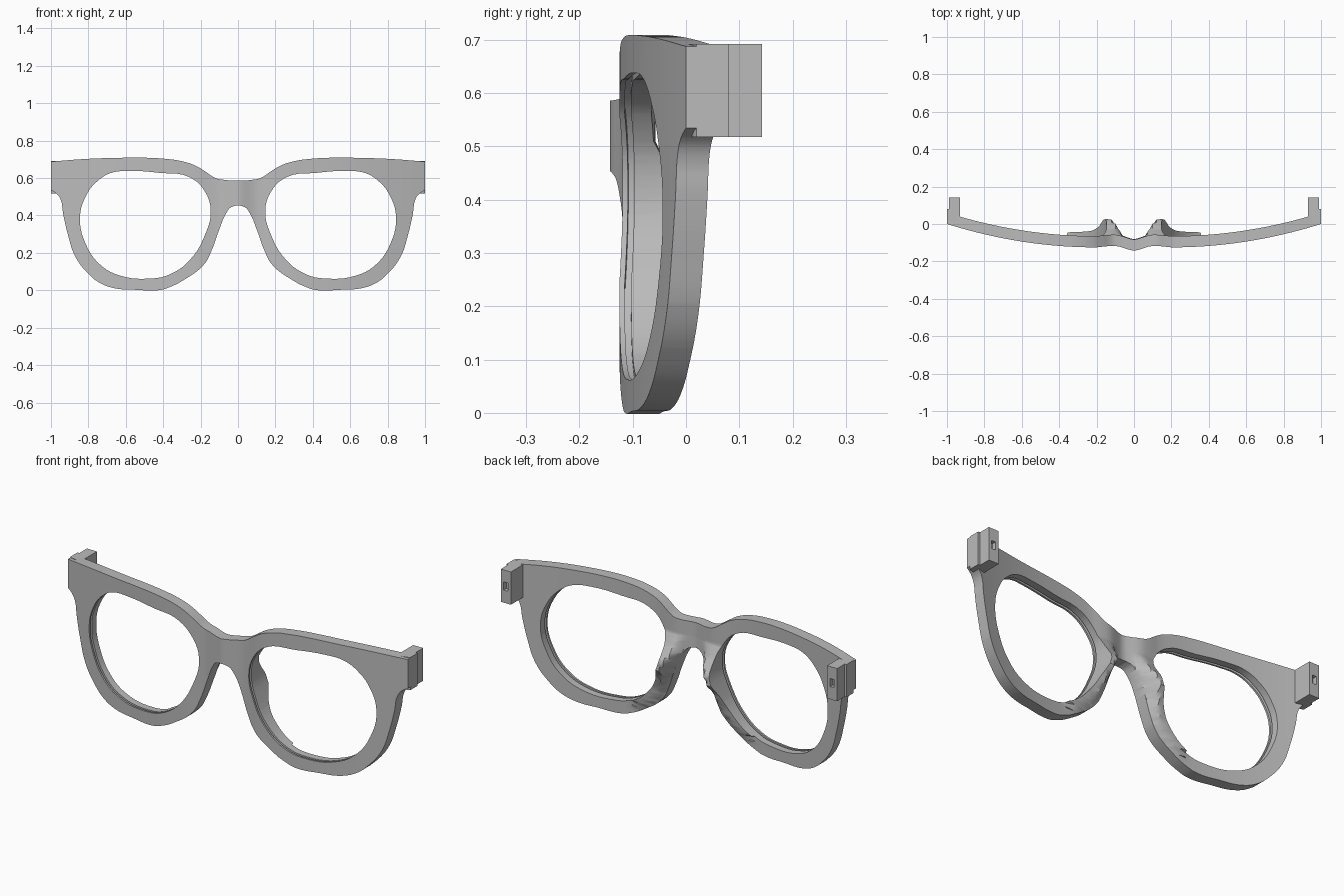
import bpy, bmesh, math

if "Cube" in bpy.data.objects:
    bpy.data.objects.remove(bpy.data.objects["Cube"])

grey = bpy.data.materials.new("frame_grey")
grey.use_nodes = True
grey.diffuse_color = (0.5, 0.5, 0.5, 1)
grey.node_tree.nodes["Principled BSDF"].inputs["Base Color"].default_value = (0.5, 0.5, 0.5, 1)

# Right half of the outline (x, z), top centre round to bottom centre
OUTER = [(.1, .594), (.13, .605), (.17, .632), (.22, .663), (.3, .69), (.4, .704), (.5, .709),
         (.65, .708), (.82, .702), (1, .688), (1, .535), (.968, .515), (.948, .485), (.935, .41),
         (.91, .3), (.87, .18), (.8, .088), (.74, .04), (.66, .011), (.55, .003), (.42, .001),
         (.37, .015), (.29, .055), (.18, .14), (.14, .215), (.1, .325), (.063, .412), (.035, .445)]
HOLE = [(.58, .638), (.68, .627), (.75, .585), (.81, .51), (.845, .39), (.815, .25), (.74, .14),
        (.635, .08), (.47, .063), (.365, .085), (.255, .165), (.175, .30), (.146, .42),
        (.175, .525), (.26, .605), (.42, .628)]
CORNERS = [(1, .688), (1, .535)]


def lerp_table(table, v):
    for (a, p), (b, q) in zip(table, table[1:]):
        if a <= v <= b:
            return p + (q - p) * (v - a) / (b - a)
    return 0


def front_y(x):
    # Gentle wrap towards the temples, with a bulge over the bridge
    x = abs(x)
    y = -.125 + .125 * (max(x - .2, 0) / .8) ** 2
    if x < .2:
        y += .008 * math.sin(math.pi * x / .2)
    if x < .11:
        y -= .018 * math.cos(math.pi / 2 * x / .11) ** 2
    return y


def pad_rise(x, z):
    # Nose pad swelling on the rear of the inner rim
    x = abs(x)
    if x > .36:
        return 0
    height = lerp_table([(.03, 0), (.1, .018), (.2, .028), (.27, .05), (.33, .085), (.38, .08),
                         (.45, .03), (.51, 0)], z)
    edge = lerp_table([(0, .36), (.06, .28), (.14, .18), (.21, .14), (.33, .1), (.42, .06), (.6, .04)], z)
    return height * min(max((x - edge) / .035, .08), 1)


def mirrored(points):
    return [(-x, z) for x, z in reversed(points)]


def make_object(name, bm):
    bmesh.ops.recalc_face_normals(bm, faces=bm.faces)
    mesh = bpy.data.meshes.new(name)
    bm.to_mesh(mesh)
    bm.free()
    mesh.materials.append(grey)
    ob = bpy.data.objects.new(name, mesh)
    bpy.context.collection.objects.link(ob)
    return ob


def wrapped_plate(name, loops, near, far, pads):
    # Fill smooth outlines, slice them finely, then bend the slab to the wrap
    curve = bpy.data.curves.new(name, "CURVE")
    curve.dimensions, curve.fill_mode = "2D", "BOTH"
    curve.extrude, curve.resolution_u = .1, 5
    for loop in loops:
        spline = curve.splines.new("BEZIER")
        spline.bezier_points.add(len(loop) - 1)
        spline.use_cyclic_u = True
        for bp, (x, z) in zip(spline.bezier_points, loop):
            bp.co = (x, z, 0)
            kind = "VECTOR" if (abs(x), z) in CORNERS else "AUTO"
            bp.handle_left_type = bp.handle_right_type = kind
    helper = bpy.data.objects.new(name, curve)
    bpy.context.collection.objects.link(helper)
    bpy.context.view_layer.update()
    mesh = bpy.data.meshes.new_from_object(helper.evaluated_get(bpy.context.evaluated_depsgraph_get()))
    bpy.data.objects.remove(helper)
    bm = bmesh.new()
    bm.from_mesh(mesh)
    bmesh.ops.remove_doubles(bm, verts=bm.verts, dist=.0004)
    cuts = [(i * .04, 0) for i in range(-24, 25)] + [(i * .04 + .02, 0) for i in range(-5, 5)]
    cuts = [((x, 0, 0), (1, 0, 0)) for x, _ in cuts]
    if pads:
        cuts += [((0, i * .03, 0), (0, 1, 0)) for i in range(1, 18)]
    for co, no in cuts:
        bmesh.ops.bisect_plane(bm, geom=bm.verts[:] + bm.edges[:] + bm.faces[:], dist=1e-5,
                               plane_co=co, plane_no=no)
    for v in bm.verts:
        x, z, side = v.co
        y = front_y(x) + (near if side > 0 else far)
        if pads and side < 0:
            y += pad_rise(x, z)
        v.co = (x, y, z)
    return make_object(name, bm)


def cut(ob, cutter):
    cutter.hide_render = True
    mod = ob.modifiers.new("cut", "BOOLEAN")
    mod.operation, mod.solver, mod.object = "DIFFERENCE", "EXACT", cutter
    bpy.context.view_layer.objects.active = ob
    bpy.ops.object.modifier_apply(modifier=mod.name)
    bpy.data.objects.remove(cutter)


def prism(name, profile, z0, z1):
    bm = bmesh.new()
    face = bm.faces.new([bm.verts.new((x, y, z0)) for x, y in profile])
    out = bmesh.ops.extrude_face_region(bm, geom=[face])
    for v in out["geom"]:
        if isinstance(v, bmesh.types.BMVert):
            v.co.z = z1
    return make_object(name, bm)


# Frame front with both lens openings
frame = wrapped_plate("frame_front", [OUTER + mirrored(OUTER), HOLE, mirrored(HOLE)], 0, .06, True)

# Lens grooves around the openings
for s in (1, -1):
    loop = [(s * (.495 + (x - .495) * 1.035), .35 + (z - .35) * 1.04) for x, z in HOLE]
    cut(frame, wrapped_plate("groove_cutter", [loop], .010, .022, False))

bpy.ops.object.select_all(action="DESELECT")
frame.select_set(True)
bpy.context.view_layer.objects.active = frame
bpy.ops.object.shade_smooth_by_angle(angle=math.radians(30))

# Hinge blocks with a step on the outside and a slot in the rear
BLOCK = [(.93, 0), (.99, .015), (1, .02), (1, .08), (.989, .08), (.989, .143), (.93, .143)]
SLOT = [(.948, .12), (.972, .12), (.972, .2), (.948, .2)]
for s, side in ((1, "left"), (-1, "right")):
    block = prism(side + "_hinge_block", [(s * x, y) for x, y in BLOCK], .518, .692)
    cut(block, prism("slot_cutter", [(s * x, y) for x, y in SLOT], .585, .628))
